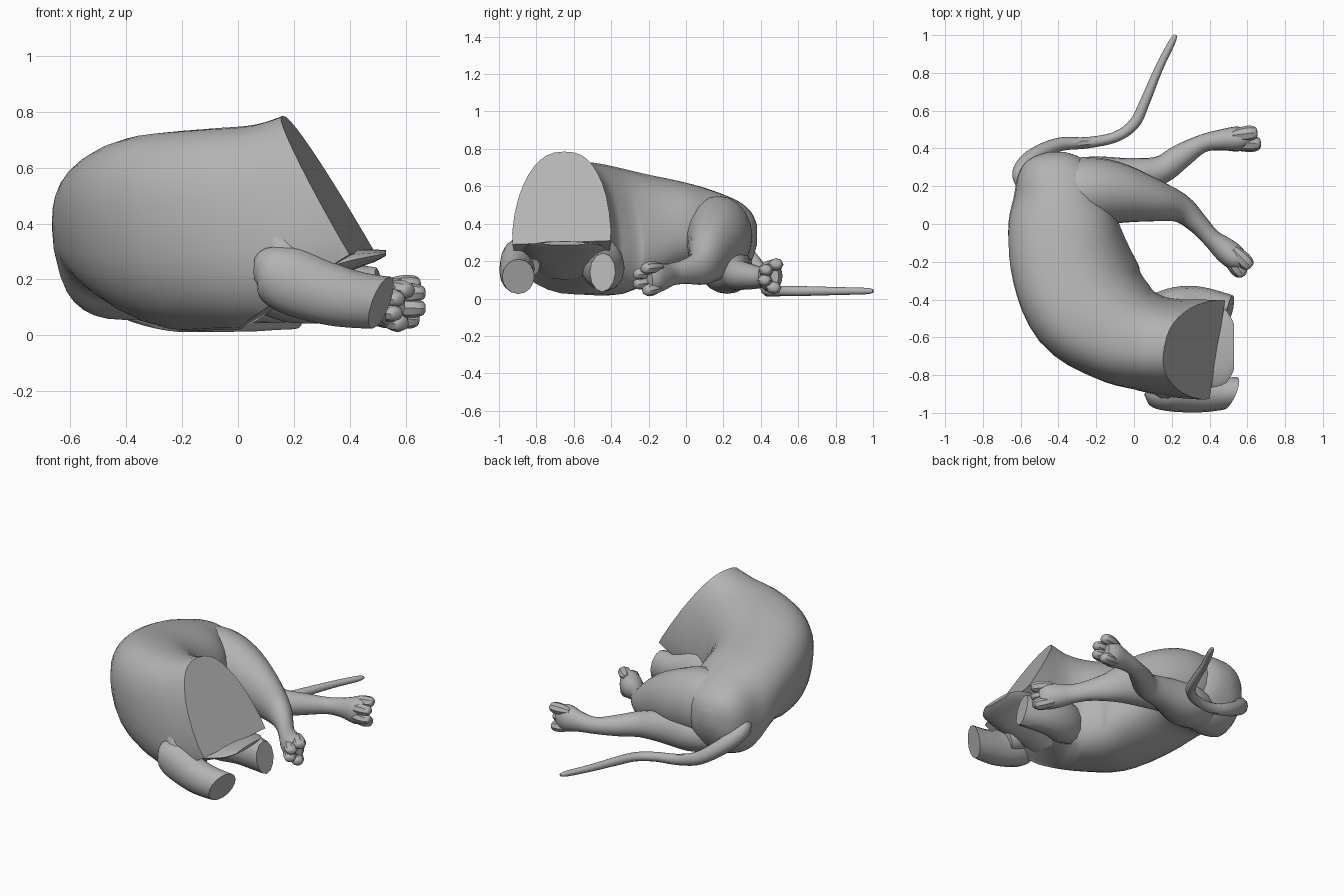
import bpy, bmesh, math
from mathutils import Vector

cube = bpy.data.objects.get("Cube")
if cube:
    bpy.data.objects.remove(cube, do_unlink=True)

grey = bpy.data.materials.new("plain grey")
grey.use_nodes = True
GREY = (0.45, 0.45, 0.45, 1)
grey.diffuse_color = GREY
grey.node_tree.nodes["Principled BSDF"].inputs["Base Color"].default_value = GREY


def spline(rows, steps):
    """Catmull-Rom interpolation through rows of numbers."""
    pts = [rows[0]] + list(rows) + [rows[-1]]
    out = []
    for i in range(1, len(pts) - 2):
        for s in range(steps):
            t = s / steps
            out.append([0.5 * (2 * b + (c - a) * t + (2 * a - 5 * b + 4 * c - d) * t * t
                               + (3 * b - a - 3 * c + d) * t ** 3)
                        for a, b, c, d in zip(*pts[i - 1:i + 3])])
    out.append(list(rows[-1]))
    return out


def loft(name, rows, sides=20, steps=4, upright=False, power=1.0, cuts=(), angle=40):
    """Tube through rows of (x, y, z, half width, half height, taper, lean), trimmed by planes."""
    rows = spline([(*r, 0, 0)[:7] for r in rows], steps)
    bm = bmesh.new()
    rings = []
    for i, (x, y, z, w, h, taper, lean) in enumerate(rows):
        a, b = rows[max(i - 1, 0)], rows[min(i + 1, len(rows) - 1)]
        tangent = (Vector(b[:3]) - Vector(a[:3])).normalized()
        side = tangent.cross(Vector((0, 0, 1))).normalized()
        up = Vector((0, 0, 1)) if upright else side.cross(tangent)
        ring = []
        for k in range(sides):
            t = 2 * math.pi * k / sides
            c, s = math.cos(t), math.sin(t)
            c = math.copysign(abs(c) ** power, c)
            s = math.copysign(abs(s) ** power, s)
            across = c * (1 - taper * s) + lean * s
            ring.append(bm.verts.new(Vector((x, y, z)) + side * across * w + up * s * h))
        rings.append(ring)
    for r, q in zip(rings, rings[1:]):
        for k in range(sides):
            n = (k + 1) % sides
            bm.faces.new((r[k], r[n], q[n], q[k]))
    bm.faces.new(rings[0][::-1])
    bm.faces.new(rings[-1])
    for point, normal in cuts:
        res = bmesh.ops.bisect_plane(bm, geom=bm.verts[:] + bm.edges[:] + bm.faces[:],
                                     plane_co=point, plane_no=normal, clear_outer=True)
        edges = [e for e in res["geom_cut"] if isinstance(e, bmesh.types.BMEdge)]
        bmesh.ops.holes_fill(bm, edges=edges, sides=0)
    bmesh.ops.recalc_face_normals(bm, faces=bm.faces[:])
    mesh = bpy.data.meshes.new(name)
    bm.to_mesh(mesh)
    bm.free()
    mesh.materials.append(grey)
    obj = bpy.data.objects.new(name, mesh)
    bpy.context.collection.objects.link(obj)
    bpy.ops.object.select_all(action="DESELECT")
    obj.select_set(True)
    bpy.context.view_layer.objects.active = obj
    bpy.ops.object.shade_smooth_by_angle(angle=math.radians(angle))


def paw(name, base, direction, spread):
    """Four stubby toes arranged in an arc at the end of a foot."""
    base, d = Vector(base), Vector(direction).normalized()
    side = d.cross(Vector((0, 0, 1))).normalized()
    up = side.cross(d)
    for i, (s, u, length) in enumerate(((-0.5, 1.1, .07), (0.4, 0.55, .085), (0.5, -0.4, .085), (-0.3, -1.1, .065))):
        p = base + side * s * spread + up * u * spread
        tip = d + side * s * 0.15 + up * u * 0.05
        rows = [(*(p + tip * length * f), .04 * r, .034 * r)
                for f, r in ((-0.9, .6), (-.2, .95), (0.5, 1.0), (0.9, .7), (1, .3))]
        loft(f"{name}_toe_{i + 1}", rows, sides=8, steps=2, angle=30)


# Curled torso from rump to slanted neck cut, undercut at the throat
loft("torso", [
    (-.41, .38, .34, .05, .05), (-.41, .35, .33, .13, .13), (-.41, .28, .31, .20, .21),
    (-.40, .15, .315, .24, .26, .05), (-.385, 0, .385, .285, .235, .05, .08),
    (-.335, -.22, .375, .31, .295, .05, .2), (-.24, -.43, .37, .315, .35, .06, .22),
    (-.075, -.57, .38, .28, .36, .08, .15), (.07, -.63, .39, .255, .365, .12, .05),
    (.2, -.655, .42, .25, .38, .2), (.36, -.665, .455, .255, .395, .2), (.62, -.665, .5, .255, .41, .2)],
    sides=32, upright=True, power=.82,
    cuts=[((.155, -.65, .795), (.247, -.045, .144)), ((.40, -.92, .29), (.5, -.05, -.8))])

# Wedge of skin under the neck cut
loft("throat_flap", [
    (.14, -.65, .2, .2, .1), (.3, -.65, .24, .22, .065), (.42, -.65, .272, .215, .035),
    (.49, -.65, .285, .19, .022), (.53, -.65, .295, .12, .01)], sides=12, steps=2, upright=True)

# Upper hind leg, bent forward
loft("upper_hind_leg", [
    (-.46, .17, .33, .08, .1), (-.38, .175, .34, .15, .18), (-.26, .175, .335, .18, .215),
    (-.1, .165, .3, .165, .2), (.08, .13, .24, .12, .16), (.24, .085, .17, .078, .1),
    (.34, .0, .145, .055, .068), (.41, -.075, .13, .05, .06), (.48, -.135, .115, .065, .075),
    (.535, -.18, .11, .065, .085), (.565, -.21, .105, .045, .07)])
paw("upper_hind_paw", (.545, -.19, .108), (.5, -.6, -.1), .052)

# Lower hind leg, stretched along the ground
loft("lower_hind_leg", [
    (-.44, .2, .17, .06, .07), (-.35, .2, .165, .12, .11), (-.2, .22, .155, .14, .13),
    (.0, .26, .14, .09, .1), (.14, .285, .125, .075, .08), (.25, .36, .115, .065, .065),
    (.36, .425, .11, .048, .052), (.46, .445, .115, .055, .062), (.55, .45, .12, .066, .085),
    (.61, .45, .12, .045, .07)])
paw("lower_hind_paw", (.585, .45, .12), (1, .05, 0), .055)

# Near foreleg stump
loft("near_foreleg", [
    (.06, -.88, .24, .03, .04), (.1, -.885, .235, .08, .09), (.18, -.895, .2, .095, .12),
    (.32, -.905, .15, .093, .112), (.44, -.9, .125, .088, .1), (.58, -.885, .115, .075, .09)],
    sides=16, cuts=[((.515, -.89, .12), (.9, -.35, -.3))])

# Near shoulder rising into the torso
loft("near_shoulder", [
    (.12, -.84, .4, .03, .03), (.14, -.84, .34, .07, .06), (.2, -.85, .24, .1, .09),
    (.3, -.87, .18, .09, .08)], sides=12)

# Far foreleg stump
loft("far_foreleg", [
    (.04, -.5, .22, .09, .12), (.2, -.45, .185, .11, .14), (.34, -.425, .155, .095, .115),
    (.54, -.45, .135, .065, .1)], sides=12, cuts=[((.51, -.44, .15), (1, -.2, .15))])

# Tail lying behind
loft("tail", [
    (-.59, .2, .3, .03, .04), (-.6, .27, .27, .045, .05), (-.54, .35, .2, .045, .05),
    (-.4, .42, .1, .037, .042), (-.25, .43, .05, .03, .035), (-.1, .46, .04, .028, .03),
    (0, .53, .04, .03, .028), (.055, .64, .04, .027, .027), (.13, .82, .04, .022, .022),
    (.2, .96, .04, .018, .018), (.22, 1.0, .04, .009, .009)], sides=10)
